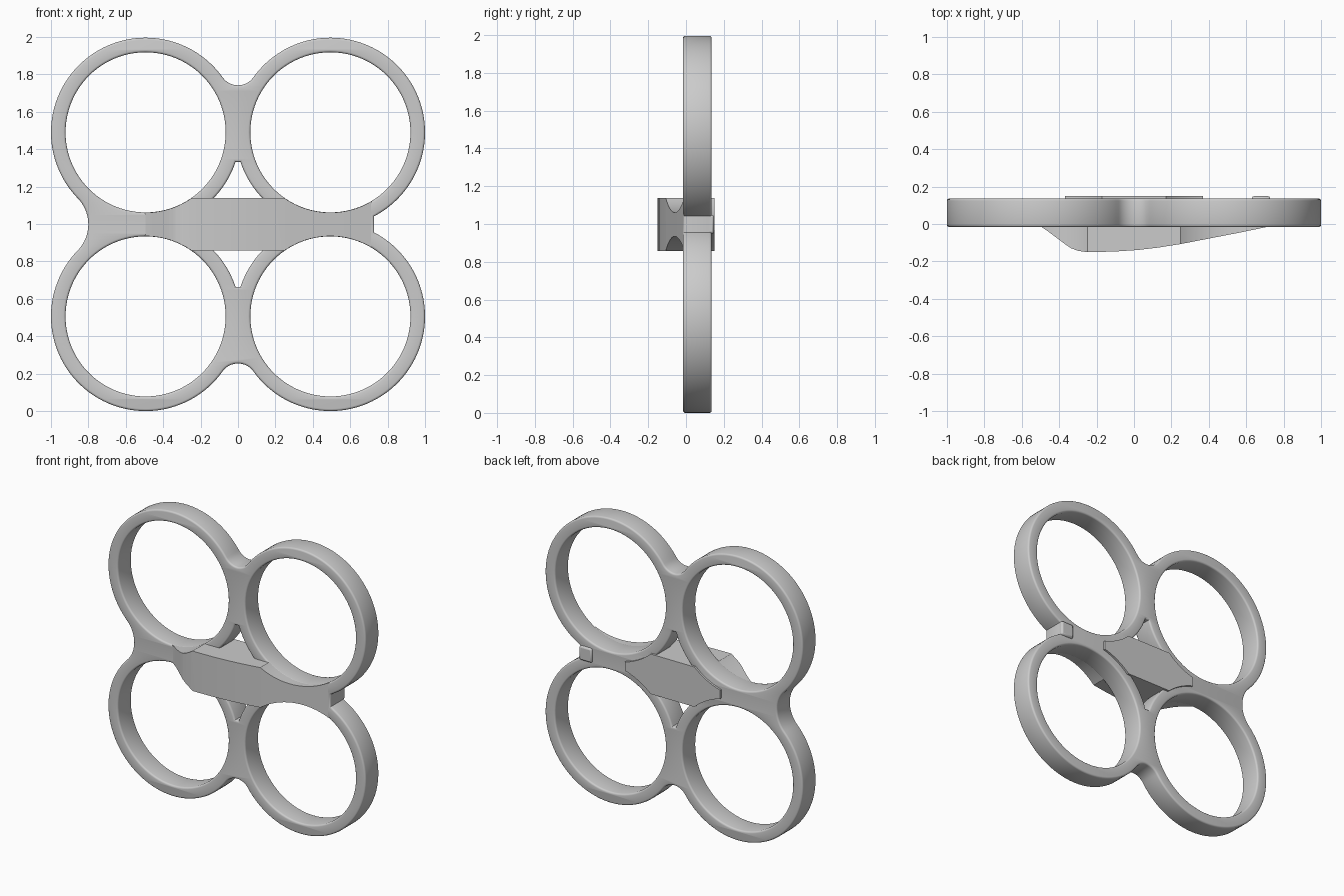
import bpy, bmesh
from math import pi, sin, cos, atan2, sqrt

if "Cube" in bpy.data.objects:
    bpy.data.objects.remove(bpy.data.objects["Cube"])

CZ = 0.998             # height of the model's middle
AX, AZ = 0.494, 0.492  # ring centre offsets from the middle
R, HOLE = 0.506, 0.428 # outer and inner ring radius
Y0, Y1 = -0.016, 0.136 # frame front and back


def arc(cx, cz, r, a0, a1, n):
    return [(cx + r * cos(a0 + (a1 - a0) * i / n), cz + r * sin(a0 + (a1 - a0) * i / n))
            for i in range(n + 1)]


def flip_z(pts):
    return [(x, -z) for x, z in reversed(pts)]


def finish(ob, angle=0.6):
    bpy.ops.object.select_all(action='DESELECT')
    ob.select_set(True)
    bpy.context.view_layer.objects.active = ob
    bpy.ops.object.shade_smooth_by_angle(angle=angle)


def prism(name, pts, axis, lo, hi):
    """Extrude a closed profile along y (x,z points) or z (x,y points)."""
    bm = bmesh.new()
    put = (lambda p, t: (p[0], t, p[1])) if axis == 'y' else (lambda p, t: (p[0], p[1], t))
    a = [bm.verts.new(put(p, lo)) for p in pts]
    b = [bm.verts.new(put(p, hi)) for p in pts]
    bm.faces.new(a)
    bm.faces.new(b[::-1])
    n = len(pts)
    for i in range(n):
        bm.faces.new((a[i], b[i], b[(i + 1) % n], a[(i + 1) % n]))
    bmesh.ops.recalc_face_normals(bm, faces=bm.faces)
    me = bpy.data.meshes.new(name)
    bm.to_mesh(me)
    bm.free()
    ob = bpy.data.objects.new(name, me)
    ob.location.z = CZ
    bpy.context.collection.objects.link(ob)
    return ob


def cut_rings(ob, radius):
    """Remove the four round openings from a part."""
    bpy.context.view_layer.objects.active = ob
    for sx in (-1, 1):
        for sz in (-1, 1):
            c = prism("cutter", arc(sx * AX, sz * AZ, radius, 0, 2 * pi, 128)[:-1], 'y', -0.4, 0.4)
            c.hide_render = True
            m = ob.modifiers.new("cut", 'BOOLEAN')
            m.operation, m.object, m.solver = 'DIFFERENCE', c, 'EXACT'
            bpy.ops.object.modifier_apply(modifier=m.name)
            bpy.data.objects.remove(c)


# Outline of the upper half, running from the right end over the top to the left end
XE = 0.728
ft, fl = 0.101, 0.20                       # fillet radii: between rings, left end
dzt = sqrt((R + ft) ** 2 - AX ** 2)
dxl = sqrt((R + fl) ** 2 - AZ ** 2)
at = atan2(dzt, AX)
al = atan2(AZ, dxl)
start = -atan2(sqrt(R * R - (XE - AX) ** 2), XE - AX)
upper = arc(AX, AZ, R, start, pi - at, 72)
upper += arc(0, AZ + dzt, ft, -at, -(pi - at), 16)[1:-1]
upper += arc(-AX, AZ, R, at, pi + al, 72)
upper += arc(-AX - dxl, 0, fl, al, 0, 10)[1:]
outline = upper + flip_z(upper)[1:]

# Window between two rings, following their outer edges
zt, zb = 0.334, 0.12
aa, ab = atan2(AZ - zt, sqrt(R**2 - (AZ - zt)**2)), atan2(AZ - zb, sqrt(R**2 - (AZ - zb)**2))
left = arc(-AX, AZ, R, -aa, -ab, 12)
window = left + [(-x, z) for x, z in reversed(left)]

# Frame: one filled flat curve with rounded edges
cu = bpy.data.curves.new("ring_frame", 'CURVE')
cu.dimensions, cu.fill_mode = '2D', 'BOTH'
BV = 0.012
cu.extrude, cu.bevel_depth, cu.offset, cu.bevel_resolution = (Y1 - Y0) / 2 - BV, BV, -BV, 2
loops = [outline, window, flip_z(window)]
loops += [arc(sx * AX, sz * AZ, HOLE, 0, 2 * pi, 96)[:-1] for sx in (-1, 1) for sz in (-1, 1)]
for pts in loops:
    sp = cu.splines.new('POLY')
    sp.points.add(len(pts) - 1)
    for p, (x, z) in zip(sp.points, pts):
        p.co = (x, z, 0, 1)
    sp.use_cyclic_u = True
frame = bpy.data.objects.new("ring_frame", cu)
frame.location = (0, (Y0 + Y1) / 2, CZ)
frame.rotation_euler.x = pi / 2
bpy.context.collection.objects.link(frame)
frame.select_set(True)
bpy.context.view_layer.objects.active = frame
bpy.ops.object.convert(target='MESH')
frame = bpy.context.view_layer.objects.active
bm = bmesh.new()
bm.from_mesh(frame.data)
bmesh.ops.remove_doubles(bm, verts=bm.verts, dist=0.0003)
bm.to_mesh(frame.data)
bm.free()
finish(frame)

# Body: humped front profile, trimmed by the round openings
hump = [(-0.50, -0.012), (-0.47, -0.032), (-0.37, -0.107), (-0.335, -0.130), (-0.30, -0.143),
        (-0.26, -0.149), (-0.21, -0.150), (-0.10, -0.147), (0.02, -0.139), (0.13, -0.126),
        (0.25, -0.107), (0.40, -0.078), (0.56, -0.047), (0.715, -0.015), (0.715, 0.05), (-0.50, 0.05)]
body = prism("body", hump, 'z', -0.14, 0.14)
cut_rings(body, HOLE + 0.001)
finish(body)

# Back plate: fills the middle behind the body, pointed at both ends
plate = prism("back_plate", [(-0.37, -0.14), (0.37, -0.14), (0.37, 0.14), (-0.37, 0.14)], 'y', 0.0, 0.15)
cut_rings(plate, 0.478)
finish(plate)

# Small block at the right end
block = prism("end_block", [(0.63, -0.05), (XE, -0.05), (XE, 0.05), (0.63, 0.05)], 'y', -0.012, 0.149)
b = block.modifiers.new("bevel", 'BEVEL')
b.width, b.segments = 0.012, 2
finish(block)
